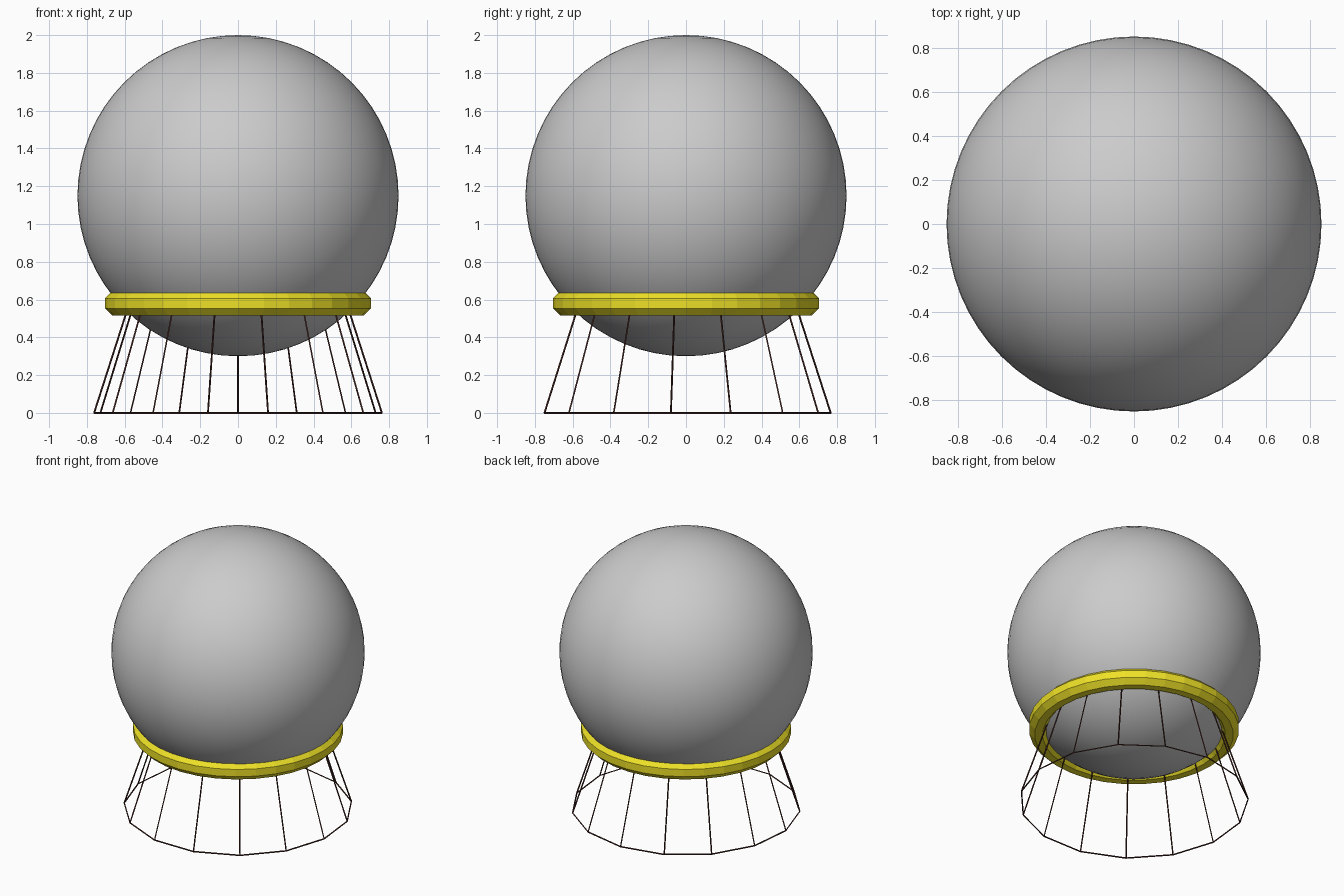
import bpy, bmesh
from math import pi, sin, cos, tau

if "Cube" in bpy.data.objects:
    bpy.data.objects.remove(bpy.data.objects["Cube"])


def paint(obj, name, color):
    mat = bpy.data.materials.new(name)
    mat.diffuse_color = color
    mat.use_nodes = True
    mat.node_tree.nodes["Principled BSDF"].inputs["Base Color"].default_value = mat.diffuse_color
    obj.data.materials.append(mat)


def new_object(name, bm):
    mesh = bpy.data.meshes.new(name)
    bmesh.ops.recalc_face_normals(bm, faces=bm.faces)
    bm.to_mesh(mesh)
    bm.free()
    obj = bpy.data.objects.new(name, mesh)
    bpy.context.collection.objects.link(obj)
    return obj


# Smooth globe
bpy.ops.mesh.primitive_uv_sphere_add(segments=64, ring_count=32, radius=0.85, location=(0, 0, 1.15))
globe = bpy.context.object
globe.name = "globe"
bpy.ops.object.shade_smooth()

# Support ring: octagonal section swept round the globe
SEG, SIDES = 32, 8
bm = bmesh.new()
rows = []
for i in range(SEG):
    a = tau * i / SEG
    row = []
    for j in range(SIDES):
        t = tau * (j + 0.5) / SIDES
        r = 0.64 + 0.07 * cos(t)
        row.append(bm.verts.new((r * cos(a), r * sin(a), 0.58 + 0.07 * sin(t))))
    rows.append(row)
for i in range(SEG):
    p, q = rows[i], rows[(i + 1) % SEG]
    for j in range(SIDES):
        k = (j + 1) % SIDES
        bm.faces.new((p[j], q[j], q[k], p[k]))
ring = new_object("support_ring", bm)
paint(ring, "yellow", (0.85, 0.75, 0.02, 1))

# Wire stand: open fifteen-sided cone turned into thin struts
N = 15
bm = bmesh.new()
angles = [pi / 2 + tau * i / N for i in range(N)]
low = [bm.verts.new((0.766 * cos(a), 0.766 * sin(a), 0)) for a in angles]
top = [bm.verts.new((0.585 * cos(a), 0.585 * sin(a), 0.56)) for a in angles]
for i in range(N):
    k = (i + 1) % N
    bm.faces.new((low[i], low[k], top[k], top[i]))
stand = new_object("wire_stand", bm)
wire = stand.modifiers.new("wire", 'WIREFRAME')
wire.thickness = 0.01
wire.offset = 0
wire.use_boundary = True
wire.use_even_offset = True
paint(stand, "dark_brown", (0.06, 0.02, 0.015, 1))
